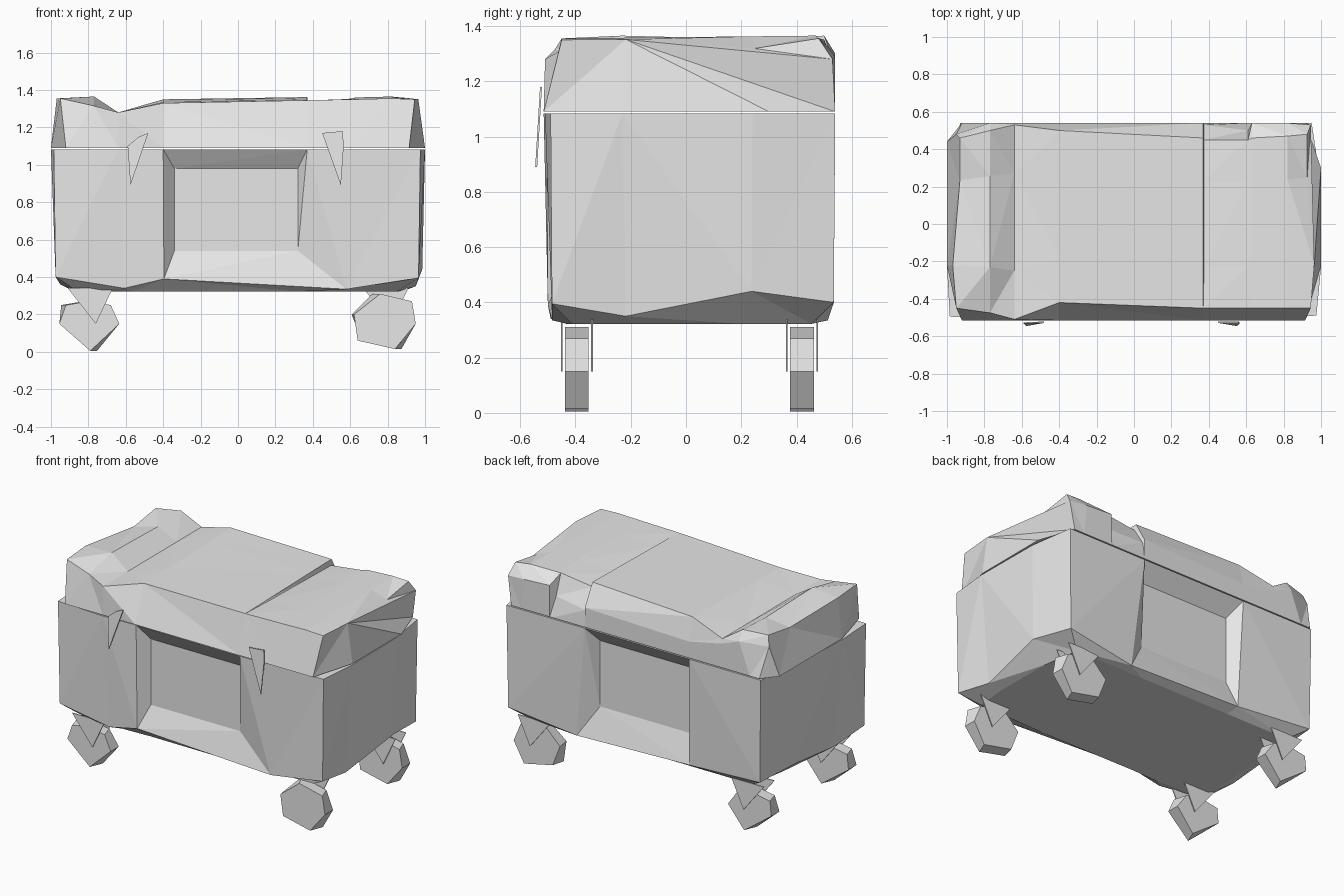
import bpy, bmesh, math
from mathutils import Vector

cube = bpy.data.objects.get("Cube")
if cube:
    bpy.data.objects.remove(cube, do_unlink=True)

grey = bpy.data.materials.new("light_grey")
grey.use_nodes = True
colour = (0.8, 0.8, 0.8, 1)
grey.diffuse_color = colour
for node in grey.node_tree.nodes:
    if node.type == 'BSDF_PRINCIPLED':
        node.inputs["Base Color"].default_value = colour


def finish(name, bm):
    """Turn a bmesh into a flat shaded grey object."""
    bmesh.ops.recalc_face_normals(bm, faces=bm.faces)
    mesh = bpy.data.meshes.new(name)
    bm.to_mesh(mesh)
    bm.free()
    mesh.materials.append(grey)
    obj = bpy.data.objects.new(name, mesh)
    bpy.context.collection.objects.link(obj)
    return obj


def loft(bm, rings):
    """Skin closed rings of equal length and cap both ends."""
    loops = [[bm.verts.new(point) for point in ring] for ring in rings]
    for lower, upper in zip(loops, loops[1:]):
        count = len(lower)
        for i in range(count):
            j = (i + 1) % count
            bm.faces.new((lower[i], lower[j], upper[j], upper[i]))
    bm.faces.new(loops[0][::-1])
    bm.faces.new(loops[-1])
    return loops


def prism(name, outline, front, back):
    """Extrude an x-z outline between two y positions."""
    bm = bmesh.new()
    loft(bm, [[(x, y, z) for x, z in outline] for y in (front, back)])
    return finish(name, bm)


# Body: base, chamfer and rim rings (x, y, chamfer height)
rim = [(-.985, -.495, .4), (-.64, -.515, .34), (-.4, -.505, .39), (.37, -.51, .335),
       (.975, -.49, .395), (1, -.23, .35), (.995, .24, .44), (.95, .54, .4),
       (.37, .54, .335), (-.4, .54, .36), (-.93, .54, .395), (-.98, .24, .42),
       (-1, -.22, .36)]
bm = bmesh.new()
base = [(x * .87, y * .84, .322) for x, y, z in rim]
chamfer = []
for x, y, z in rim:
    # low points of the wall lean inward
    pull = .99 if z > .37 else .95
    chamfer.append((x * pull, y * pull, z))
top = [(x, y, 1.083) for x, y, z in rim]
loops = loft(bm, [base, chamfer, top])

# Sunken panels in the front and back walls, with a splayed lower corner
for a, depth, splay_x in ((2, -.435, .58), (8, .45, .45)):
    corners = [loops[1][a], loops[1][a + 1], loops[2][a + 1], loops[2][a]]
    wall = next(f for f in bm.faces if set(f.verts) == set(corners))
    bmesh.ops.inset_individual(bm, faces=[wall], thickness=.05, use_even_offset=True)
    for v in wall.verts:
        v.co.x = -.34 if v.co.x < 0 else .32
        v.co.y = depth
        v.co.z = .54 if v.co.z < .7 else .98
    splay = max(corners[:2], key=lambda v: v.co.x)
    inner = min(wall.verts, key=lambda v: (v.co - splay.co).length)
    outer = max(corners[2:], key=lambda v: v.co.x)
    jamb = next(f for f in bm.faces if {splay, inner, outer} <= set(f.verts))
    bmesh.utils.face_split(jamb, inner, outer)
    splay.co.x = splay_x
bmesh.ops.triangulate(bm, faces=[f for f in bm.faces if abs(f.normal.z) < .9])
finish("body", bm)

# Lid stations: bottom x, top x, front y, front z, back y, back z, shoulder y, shoulder z
stations = [
    (-.92, -.95, -.45, 1.355, .46, 1.355, .48, 1.29),
    (-.85, -.77, -.475, 1.315, .5, 1.365, .54, 1.3),
    (-.64, -.64, -.51, 1.28, .53, 1.28, .54, 1.25),
    (-.4, -.4, -.42, 1.33, .5, 1.35, .54, 1.2),
    (.37, .37, -.45, 1.345, .46, 1.362, .54, 1.22),
    (.375, .375, -.45, 1.345, .45, 1.325, .53, 1.2),
    (.61, .61, -.45, 1.35, .45, 1.355, .5, 1.22),
    (.63, .63, -.45, 1.35, .46, 1.36, .54, 1.3),
    (.84, .82, -.45, 1.355, .47, 1.365, .54, 1.29),
    (.915, .945, -.45, 1.35, .48, 1.355, .53, 1.28),
]
rings = []
for i, (low, high, fy, fz, by, bz, sy, sz) in enumerate(stations):
    front, back = Vector((high, fy, fz)), Vector((high, by, bz))
    rear_side = .44 if low < 0 else .3
    ring = [Vector((low, -.515, 1.09)), front,
            front.lerp(back, .25), front.lerp(back, .75), back,
            Vector((high, sy, sz)), Vector((low, .54, 1.09)),
            Vector((low, rear_side, 1.09)), Vector((low, -.22, 1.09))]
    if i in (0, len(stations) - 1):
        # bulging end with a dip along its upper edge
        ring[2].x *= 1.02
        ring[3].x *= .98
        ring[4].x *= .98
        ring[3].z -= .035
        for point in ring[-2:]:
            point.x = math.copysign(1, low)
    if i == 1:
        ring[2].z = bz
    rings.append(ring)
bm = bmesh.new()
loft(bm, rings)
bmesh.ops.triangulate(bm, faces=bm.faces)
finish("lid", bm)

# Pointed latches on the front
for name, outline in (
        ("right_latch", [(-.59, 1.1), (-.575, .89), (-.48, 1.17), (-.53, 1.15)]),
        ("left_latch", [(.45, 1.17), (.55, .89), (.565, 1.1), (.56, 1.18)])):
    latch = prism(name, outline, -.533, -.526)
    for v in latch.data.vertices:
        v.co.y += (v.co.z - 1.1) * .06

# Wheels and their pointed brackets
right_wheel = [(-.955, .15), (-.92, .25), (-.8, .27), (-.68, .25), (-.635, .15),
               (-.79, .005)]
left_wheel = [(.62, .2), (.64, .06), (.84, .015), (.95, .15), (.93, .27), (.76, .31)]
for side, outline, x in (("right", right_wheel, -.79), ("left", left_wheel, .79)):
    for place, y in (("front", -.395), ("back", .42)):
        label = place + "_" + side
        wheel = prism(label + "_wheel", outline, y - .043, y + .043)
        # twist the inner rim so the wheel looks hand cut
        for v in wheel.data.vertices:
            if v.co.y > y:
                v.co.x += (v.co.z - .15) * -.25
        fork = [(x - .12, .34), (x + .12, .34), (x + .03, .15)]
        for part, offset in (("outer", -.055), ("inner", .055)):
            if label == "front_left" and part == "outer":
                continue
            prism(label + "_" + part + "_bracket", fork, y + offset - .003,
                  y + offset + .003)
